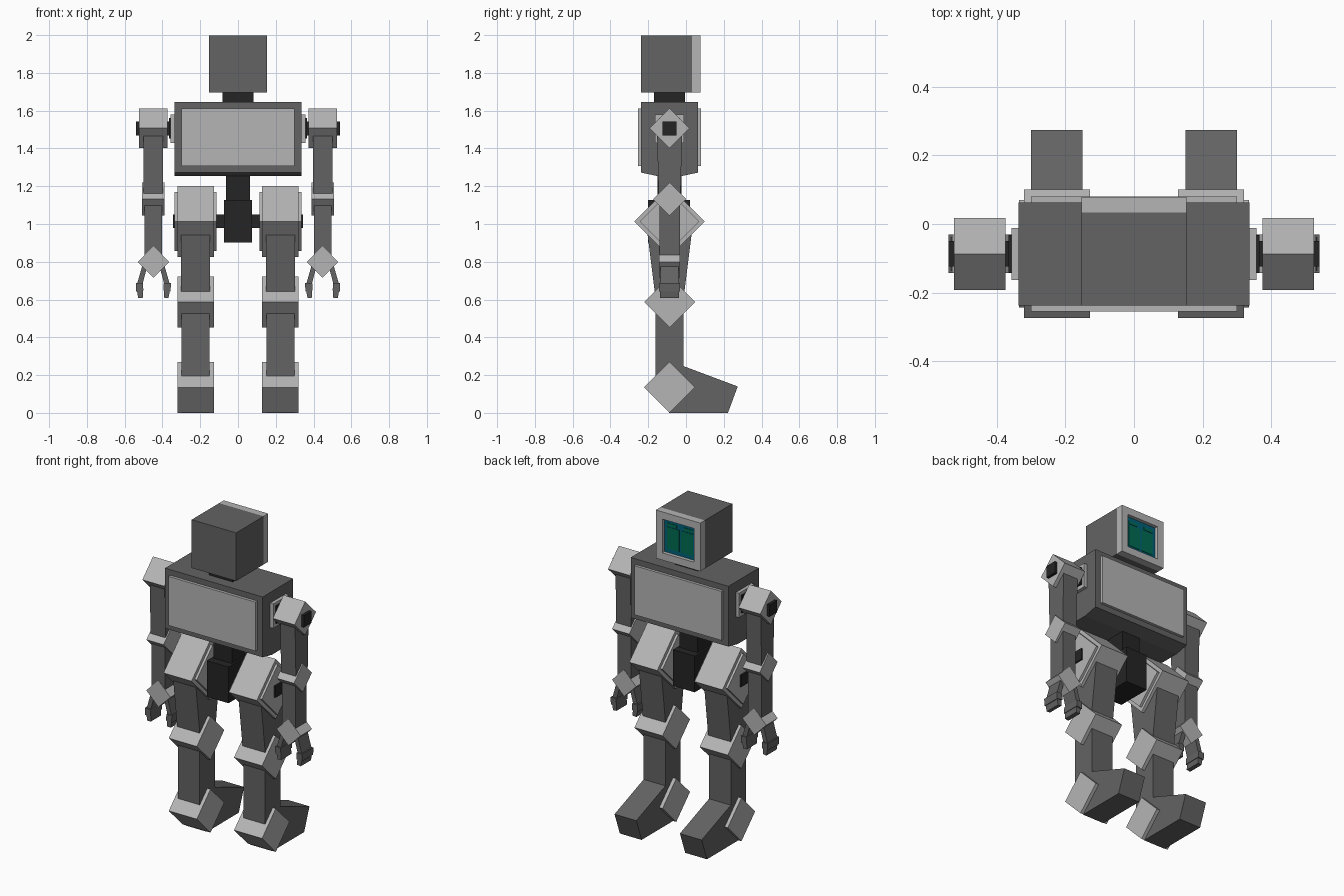
import bpy, bmesh, math
from mathutils import Vector

if "Cube" in bpy.data.objects:
    bpy.data.objects.remove(bpy.data.objects["Cube"])


def material(name, r, g, b):
    m = bpy.data.materials.new(name)
    m.diffuse_color = (r, g, b, 1)
    m.use_nodes = True
    m.node_tree.nodes["Principled BSDF"].inputs["Base Color"].default_value = m.diffuse_color
    return m


DARK = material("dark grey", 0.125, 0.125, 0.125)
LIGHT = material("light grey", 0.46, 0.46, 0.46)
BLACK = material("black", 0.018, 0.018, 0.018)
TEAL = material("screen teal", 0.0, 0.12, 0.19)
GREEN = material("screen green", 0.0, 0.15, 0.085)
CY = -0.087  # depth of the joint axis


def prism(name, mat, profile, lo, hi, axis="x"):
    """Extrude a profile: (y, z) points along x, or (x, z) points along y."""
    bm = bmesh.new()
    place = (lambda p, d: (d, p[0], p[1])) if axis == "x" else (lambda p, d: (p[0], d, p[1]))
    a = [bm.verts.new(place(p, lo)) for p in profile]
    b = [bm.verts.new(place(p, hi)) for p in profile]
    n = len(profile)
    bm.faces.new(a)
    bm.faces.new(b[::-1])
    for i in range(n):
        j = (i + 1) % n
        bm.faces.new((a[j], a[i], b[i], b[j]))
    bmesh.ops.recalc_face_normals(bm, faces=bm.faces)
    me = bpy.data.meshes.new(name)
    bm.to_mesh(me)
    bm.free()
    me.materials.append(mat)
    ob = bpy.data.objects.new(name, me)
    bpy.context.collection.objects.link(ob)
    return ob


def box(name, mat, x0, x1, y0, y1, z0, z1):
    return prism(name, mat, [(y0, z0), (y1, z0), (y1, z1), (y0, z1)], x0, x1)


def diamond(name, mat, u, z, r, lo, hi, axis="x"):
    return prism(name, mat, [(u, z - r), (u + r, z), (u, z + r), (u - r, z)], lo, hi, axis)


def mirrored(*obs):
    """Repeat limb parts on the other side of the body."""
    for ob in obs:
        ob.modifiers.new("mirror", "MIRROR").use_axis = (True, False, False)


# Head with a deep screen frame
box("head", DARK, -0.153, 0.153, -0.237, 0.033, 1.70, 2.0)
for nm, x0, x1, z0, z1 in (("left", -0.153, -0.108, 1.70, 2.0), ("right", 0.108, 0.153, 1.70, 2.0),
                           ("top", -0.108, 0.108, 1.955, 2.0), ("bottom", -0.108, 0.108, 1.70, 1.745)):
    box("screen_frame_" + nm, LIGHT, x0, x1, 0.033, 0.078, z0, z1)
box("screen", TEAL, -0.108, 0.108, 0.033, 0.056, 1.745, 1.955)
for s in (-1, 1):
    xs = sorted((s * 0.007, s * 0.088))
    box("screen_panel", GREEN, *xs, 0.056, 0.059, 1.77, 1.905)
    xs = sorted((s * 0.024, s * 0.088))
    box("screen_tab", GREEN, *xs, 0.056, 0.059, 1.912, 1.93)
box("neck", BLACK, -0.082, 0.082, -0.17, -0.005, 1.64, 1.71)

# Torso with a shallow keel and two chest plates
prism("torso", DARK, [(-0.237, 1.275), (CY - 0.06, 1.256), (CY + 0.06, 1.256), (0.063, 1.275),
                      (0.063, 1.65), (-0.237, 1.65)], -0.336, 0.336)
box("front_plate", LIGHT, -0.30, 0.30, -0.255, -0.23, 1.31, 1.615)
box("back_plate", LIGHT, -0.30, 0.30, 0.06, 0.08, 1.31, 1.615)

# Waist and pelvis
box("spine", BLACK, -0.063, 0.063, -0.15, -0.025, 1.10, 1.27)
box("pelvis", BLACK, -0.075, 0.075, -0.2, 0.022, 0.905, 1.13)
box("hip_axle", BLACK, -0.345, 0.345, CY - 0.036, CY + 0.036, 0.982, 1.054)

# Arms
mirrored(
    box("shoulder_plate", LIGHT, 0.33, 0.357, CY - 0.076, CY + 0.076, 1.432, 1.584),
    box("shoulder_pin", BLACK, 0.34, 0.541, CY - 0.037, CY + 0.037, 1.472, 1.546),
    box("shoulder_collar", BLACK, 0.357, 0.366, CY - 0.055, CY + 0.055, 1.455, 1.565),
    diamond("shoulder", LIGHT, CY, 1.51, 0.105, 0.374, 0.524),
    prism("upper_arm", DARK, [(CY - 0.066, 1.47), (CY + 0.066, 1.47),
                              (CY + 0.057, 1.12), (CY - 0.057, 1.12)], 0.398, 0.50),
    diamond("elbow", LIGHT, CY, 1.135, 0.088, 0.39, 0.508),
    box("forearm", DARK, 0.403, 0.495, CY - 0.054, CY + 0.054, 0.80, 1.12),
    diamond("hand", LIGHT, 0.448, 0.802, 0.083, CY - 0.056, CY + 0.056, "y"),
)
for s in (-1, 1):  # claw fingers on both sides of each hand
    def claw(points):
        return [(0.448 + s * x, z) for x, z in points]
    mirrored(
        prism("finger", DARK, claw([(0.035, 0.77), (0.058, 0.785), (0.088, 0.68), (0.06, 0.675)]),
              CY - 0.048, CY + 0.048, "y"),
        prism("knuckle", DARK, claw([(0.055, 0.69), (0.093, 0.69), (0.091, 0.645), (0.053, 0.65)]),
              CY - 0.056, CY + 0.056, "y"),
        prism("fingertip", DARK, claw([(0.056, 0.65), (0.087, 0.65), (0.08, 0.61), (0.055, 0.613)]),
              CY - 0.05, CY + 0.05, "y"),
    )

# Legs
mirrored(
    diamond("hip", LIGHT, CY, 1.016, 0.187, 0.128, 0.321),
    diamond("hip_side_plates", LIGHT, CY, 1.016, 0.157, 0.113, 0.335),
    prism("thigh", DARK, [(CY - 0.118, 0.96), (CY + 0.118, 0.96),
                          (CY + 0.073, 0.6), (CY - 0.073, 0.6)], 0.147, 0.303),
    diamond("knee", LIGHT, CY, 0.59, 0.135, 0.128, 0.321),
    box("shin", DARK, 0.15, 0.30, CY - 0.075, CY + 0.075, 0.15, 0.58),
    diamond("ankle", LIGHT, CY, 0.138, 0.135, 0.128, 0.321),
    prism("foot", DARK, [(-0.09, 0.003), (0.222, 0.003), (0.274, 0.143), (-0.012, 0.25), (-0.09, 0.25)],
          0.15, 0.30),
)
# Settle on the ground exactly
bpy.context.view_layer.update()
low = min(v.co.z for o in bpy.data.objects for v in o.data.vertices)
for o in bpy.data.objects:
    o.location = Vector((0, 0, -low))
